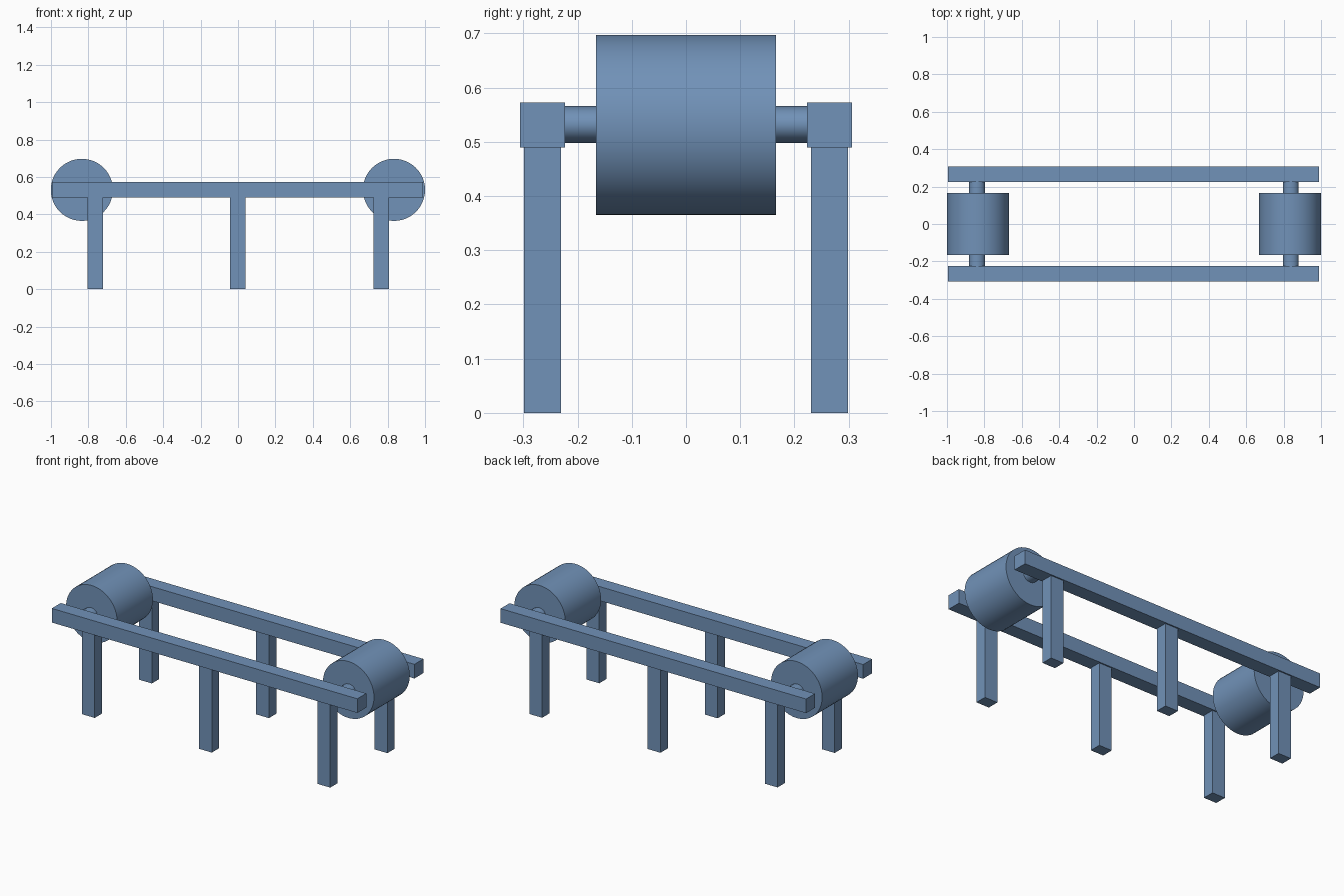
import bpy
import math

if "Cube" in bpy.data.objects:
    bpy.data.objects.remove(bpy.data.objects["Cube"])

steel = bpy.data.materials.new("steel_blue")
steel.diffuse_color = (0.165, 0.287, 0.479, 1)
steel.use_nodes = True
steel.node_tree.nodes["Principled BSDF"].inputs["Base Color"].default_value = steel.diffuse_color


def finish(obj, name):
    obj.name = name
    obj.data.materials.append(steel)


def box(name, x0, x1, y0, y1, z0, z1):
    bpy.ops.mesh.primitive_cube_add(
        size=1, location=((x0 + x1) / 2, (y0 + y1) / 2, (z0 + z1) / 2))
    obj = bpy.context.object
    obj.scale = (x1 - x0, y1 - y0, z1 - z0)
    bpy.ops.object.transform_apply(location=False, rotation=False, scale=True)
    finish(obj, name)


def roller(name, x, z, rx, rz, half_length, sides):
    """Cylinder lying along y."""
    bpy.ops.mesh.primitive_cylinder_add(
        vertices=sides, radius=1, depth=2, location=(x, 0, z),
        rotation=(math.pi / 2, 0, 0))
    obj = bpy.context.object
    obj.scale = (rx, rz, half_length)
    bpy.ops.object.transform_apply(location=False, rotation=True, scale=True)
    bpy.ops.object.shade_smooth_by_angle(angle=math.radians(40))
    finish(obj, name)


# Side rails and the three legs under each
for side, s in (("front", -1), ("back", 1)):
    y = s * 0.265
    box(f"{side}_rail", -0.995, 0.99, y - 0.0415, y + 0.0415, 0.49, 0.573)
    for place, x in (("left", -0.763), ("middle", -0.002), ("right", 0.767)):
        box(f"{side}_{place}_leg", x - 0.0415, x + 0.0415,
            y - 0.034, y + 0.034, 0, 0.495)

# End drums on their axles
for place, x in (("left", -0.835), ("right", 0.834)):
    roller(f"{place}_drum", x, 0.531, 0.166, 0.166, 0.166, 48)
    roller(f"{place}_axle", x + 0.004 * (1 if x > 0 else -1), 0.532,
           0.042, 0.034, 0.235, 16)
